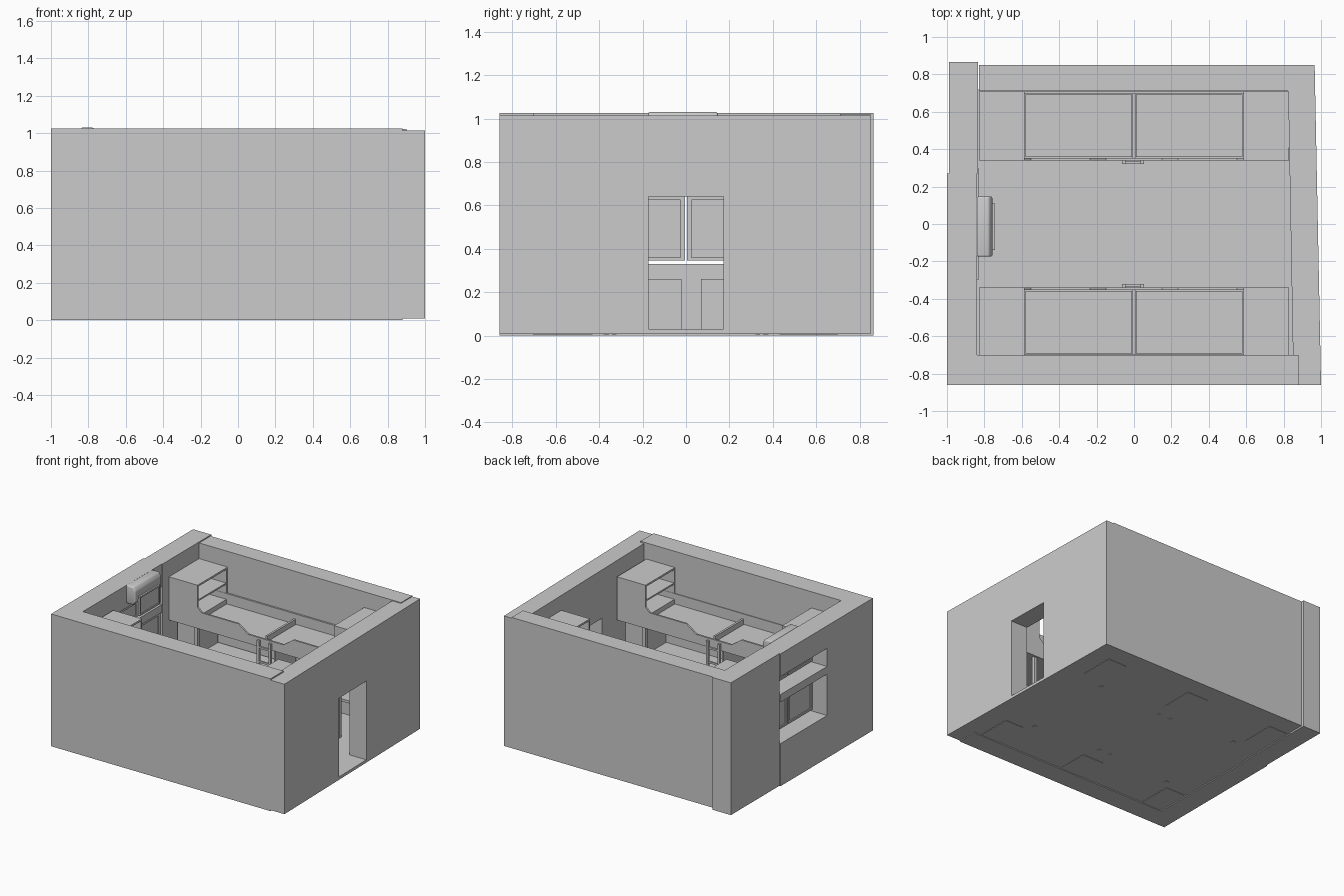
import bpy, bmesh, math

cube = bpy.data.objects.get("Cube")
if cube:
    bpy.data.objects.remove(cube, do_unlink=True)

grey = bpy.data.materials.new("plain_grey")
grey.use_nodes = True
colour = (0.6, 0.6, 0.6, 1)
grey.diffuse_color = colour
for node in grey.node_tree.nodes:
    if node.type == "BSDF_PRINCIPLED":
        node.inputs["Base Color"].default_value = colour


def prism(name, points, axis, lo, hi):
    """Extrude a 2D outline along x, y or z."""
    place = {"x": lambda a, b, c: (c, a, b),
             "y": lambda a, b, c: (a, c, b),
             "z": lambda a, b, c: (a, b, c)}[axis]
    bm = bmesh.new()
    face = bm.faces.new([bm.verts.new(place(a, b, lo)) for a, b in points])
    grown = bmesh.ops.extrude_face_region(bm, geom=[face])["geom"]
    step = place(0, 0, hi - lo)
    bmesh.ops.translate(bm, vec=step, verts=[v for v in grown if isinstance(v, bmesh.types.BMVert)])
    bmesh.ops.recalc_face_normals(bm, faces=bm.faces)
    mesh = bpy.data.meshes.new(name)
    bm.to_mesh(mesh)
    bm.free()
    mesh.materials.append(grey)
    obj = bpy.data.objects.new(name, mesh)
    bpy.context.collection.objects.link(obj)
    return obj


def box(name, x, y, z):
    x, y = sorted(x), sorted(y)
    return prism(name, [(x[0], y[0]), (x[1], y[0]), (x[1], y[1]), (x[0], y[1])], "z", *z)


# Floor and straight walls
FLOOR = 0.03
TOP = 1.025
box("floor", (-0.85, 0.86), (-0.72, 0.72), (0.008, FLOOR))
box("front_wall", (-0.845, 0.88), (-0.86, -0.70), (0, TOP))
box("back_wall", (-0.83, 0.90), (0.71, 0.85), (0.008, TOP - 0.004))

# Window wall, built around two stacked openings
WALL = (-1.0, -0.84)
WIN = (-0.30, 0.27)
box("window_wall_front", WALL, (-0.86, WIN[0]), (0, TOP))
box("window_wall_back", (-0.99, -0.835), (WIN[1], 0.865), (0, TOP))
for part, z in (("sill", (0, 0.33)), ("crossbar", (0.65, 0.71)), ("lintel", (0.85, TOP))):
    box("window_wall_" + part, WALL, WIN, z)

# Window sashes: framed panes with a thin central gap
for row, z in (("lower", (0.345, 0.64)), ("upper", (0.72, 0.84))):
    for side, y in (("right", (WIN[0], -0.005)), ("left", (0.005, WIN[1]))):
        name = f"{row}_{side}_window_"
        box(name + "pane", (-0.868, -0.862), y, z)
        for i in (0, 1):
            s = 1 - 2 * i
            box(name + "stile", (-0.875, -0.855), (y[i], y[i] + s * 0.02), z)
            box(name + "rail", (-0.875, -0.855), y, sorted((z[i], z[i] + s * 0.015)))


# Slightly skewed door wall
def inner(y):
    return 0.85 - 0.018 * (y + 0.7)


def outer(y):
    return 1.0 - 0.02 * (y + 0.86)


DOOR = 0.172
for part, a, b, z in (("front", -0.86, -DOOR, (0.008, 1.015)),
                      ("back", DOOR, 0.85, (0.008, 1.015)),
                      ("lintel", -DOOR, DOOR, (0.64, 1.015)),
                      ("threshold", -DOOR, DOOR, (0.008, FLOOR))):
    outline = [(inner(a), a), (outer(a), a), (outer(b), b), (inner(b), b)]
    prism("door_wall_" + part, outline, "z", *z)

# Low panels under the window
for side, y in (("right", (-0.30, -0.02)), ("left", (0.07, 0.30))):
    box("wall_panel_" + side, (-0.84, -0.832), y, (FLOOR, 0.26))

# Rounded wall unit with a framed screen below it
unit = prism("wall_unit", [(-0.84, 0.89), (-0.78, 0.89), (-0.757, 0.92),
                           (-0.757, 1.0), (-0.775, 1.03), (-0.84, 1.03)], "y", -0.175, 0.147)
bevel = unit.modifiers.new("soft_edges", "BEVEL")
bevel.width = 0.01
bevel.segments = 3
for p in unit.data.polygons:
    p.use_smooth = True
box("screen_panel", (-0.758, -0.75), (-0.14, 0.11), (0.80, 0.95))
for y in ((-0.14, -0.128), (0.098, 0.11)):
    box("screen_side_frame", (-0.758, -0.744), y, (0.80, 0.95))
for z in ((0.80, 0.812), (0.938, 0.95)):
    box("screen_frame", (-0.758, -0.744), (-0.14, 0.11), z)
box("screen_bracket", (-0.84, -0.758), (-0.04, 0.02), (0.85, 0.89))

# Two mirrored rows of raised beds, with end shelves and desks underneath
BED = 0.60
for row, s in (("back", 1), ("front", -1)):
    def part(name, x, y, z):
        return box(f"{row}_{name}", x, (s * y[0], s * y[1]), z)

    part("bed_deck", (-0.83, 0.83), (0.345, 0.70), (0.57, BED))
    part("rear_rail", (-0.83, 0.83), (0.695, 0.709), (0.57, 0.70))
    part("bed_divider", (-0.008, 0.008), (0.35, 0.695), (0.57, 0.66))

    # Rail with a lowered section at the ladder
    half = [(0.83, 0.565), (0.83, 0.90), (0.585, 0.90), (0.585, 0.73),
            (0.55, 0.695), (0.235, 0.695), (0.15, 0.635)]
    outline = half + [(-x, z) for x, z in reversed(half)]
    prism(f"{row}_side_rail", outline, "y", *sorted((s * 0.34, s * 0.354)))

    for end, m in (("left", 1), ("right", -1)):
        def piece(name, x, y, z):
            return part(f"{end}_{name}", (m * x[0], m * x[1]), y, z)

        piece("mattress", (0.012, 0.58), (0.357, 0.692), (BED, 0.622))
        # Shelf unit open towards the bed
        piece("shelf_top", (0.585, 0.83), (0.34, 0.709), (0.886, 0.90))
        piece("shelf_middle", (0.59, 0.83), (0.35, 0.70), (0.768, 0.78))
        piece("shelf_bottom", (0.585, 0.83), (0.35, 0.70), (0.64, 0.655))
        piece("shelf_end", (0.816, 0.83), (0.34, 0.709), (0.57, 0.90))
        piece("shelf_rear", (0.585, 0.83), (0.697, 0.709), (0.57, 0.90))
        piece("shelf_riser", (0.585, 0.60), (0.35, 0.70), (0.57, 0.64))
        # Wardrobe, desk and post
        piece("wardrobe", (0.66, 0.82), (0.43, 0.70), (0.005, 0.57))
        piece("desk_top", (0.0, 0.66), (0.43, 0.70), (0.28, 0.30))
        piece("bed_post", (0.595, 0.62), (0.355, 0.38), (0.005, 0.57))
        piece("desk_shelf", (0.05, 0.66), (0.59, 0.70), (0.43, 0.442))

    part("drawer_unit", (-0.09, 0.09), (0.45, 0.70), (0.005, 0.28))
    part("centre_panel", (-0.008, 0.008), (0.45, 0.70), (0.28, 0.57))

    # Ladder between the beds
    for x in (-0.055, 0.045):
        part("ladder_post", (x - 0.009, x + 0.009), (0.32, 0.34), (0.005, 0.62))
    for i in range(5):
        z = 0.12 + i * 0.11
        part("ladder_rung", (-0.055, 0.045), (0.324, 0.336), (z, z + 0.014))
